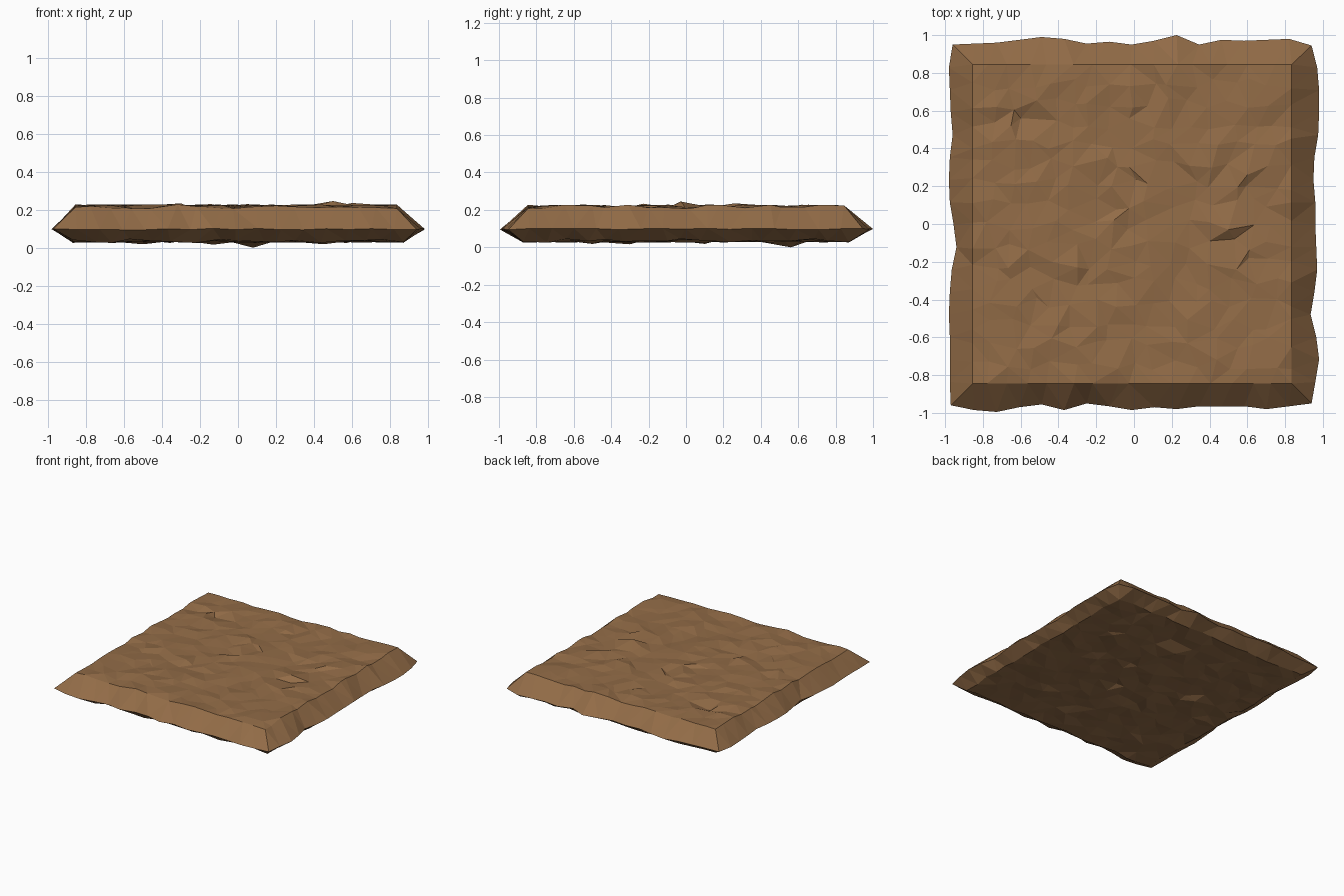
import bpy, bmesh, random

if "Cube" in bpy.data.objects:
    bpy.data.objects.remove(bpy.data.objects["Cube"])

random.seed(7)
N = 16  # cells along each side

# how far the ragged rim sticks out along each side
BACK = [.95, .955, .96, .975, .99, .98, .955, .965, .95, .97, 1.0, .95, .975, .97, .975, .98, .945]
FRONT = [.96, .985, .995, .97, .955, .985, .95, .965, .985, .97, .98, .965, .965, .965, .98, .965, .95]
LEFT = [.97, .975, .975, .975, .98, .975, .965, .94, .955, .975, .98, .975, .96, .97, .975, .98, .96]
RIGHT = [.94, .96, .98, .965, .935, .955, .97, .965, .96, .96, .95, .955, .975, .98, .98, .97, .94]

# local bumps and pits: x, y, height
TOP_MARKS = [(.50, -.03, .028), (.60, .26, .018), (-.30, -.23, .016),
             (-.60, .56, -.028), (-.14, .35, .012), (.05, .12, .012)]
BOTTOM_MARKS = [(.08, .56, -.036), (-.13, -.30, -.02), (.45, -.5, -.018), (-.5, .1, -.018)]

bm = bmesh.new()


def lerp(a, b, t):
    return a + (b - a) * t


def rough_sheet(x0, x1, y0, y1, z, amp, marks):
    """Grid of vertices with straight borders and an uneven inside."""
    grid = {}
    for i in range(N + 1):
        for j in range(N + 1):
            x, y = lerp(x0, x1, i / N), lerp(y0, y1, j / N)
            h = z + random.uniform(-amp, amp)
            if 0 < i < N:
                x += random.uniform(-.033, .033)
            if 0 < j < N:
                y += random.uniform(-.033, .033)
            grid[i, j] = bm.verts.new((x, y, h))
    inner = [v for (i, j), v in grid.items() if 0 < i < N and 0 < j < N]
    for mx, my, h in marks:
        v = min(inner, key=lambda v: (v.co.x - mx) ** 2 + (v.co.y - my) ** 2)
        v.co = (mx, my, z + h)
    return grid


def fill(grid):
    for i in range(N):
        for j in range(N):
            bm.faces.new((grid[i, j], grid[i + 1, j], grid[i + 1, j + 1], grid[i, j + 1]))


top = rough_sheet(-.855, .835, -.845, .845, .217, .011, TOP_MARKS)
bottom = rough_sheet(-.87, .87, -.87, .87, .036, .011, BOTTOM_MARKS)
fill(top)
fill(bottom)

# border cells in order around the slab
ring = ([(i, 0) for i in range(N)] + [(N, j) for j in range(N)] +
        [(i, N) for i in range(N, 0, -1)] + [(0, j) for j in range(N, 0, -1)])


def rim_point(i, j):
    x, y = lerp(-.965, .94, i / N), lerp(-.955, .947, j / N)
    if j == 0:
        y = -FRONT[i]
    elif j == N:
        y = BACK[i]
    if i == 0:
        x = -LEFT[j]
    elif i == N:
        x = RIGHT[j]
    return x, y, .098 + random.uniform(-.004, .004)


# pointed rim joining the top and bottom sheets
rim = [bm.verts.new(rim_point(i, j)) for i, j in ring]
for k in range(len(ring)):
    n = (k + 1) % len(ring)
    bm.faces.new((rim[k], rim[n], top[ring[n]], top[ring[k]]))
    bm.faces.new((bottom[ring[k]], bottom[ring[n]], rim[n], rim[k]))

bmesh.ops.triangulate(bm, faces=bm.faces[:], quad_method='SHORT_EDGE')
bmesh.ops.recalc_face_normals(bm, faces=bm.faces[:])

mesh = bpy.data.meshes.new("ground_slab")
bm.to_mesh(mesh)
bm.free()
slab = bpy.data.objects.new("ground_slab", mesh)
bpy.context.collection.objects.link(slab)

soil = bpy.data.materials.new("soil brown")
soil.diffuse_color = (.29, .15, .063, 1)
soil.use_nodes = True
soil.node_tree.nodes["Principled BSDF"].inputs["Base Color"].default_value = soil.diffuse_color
mesh.materials.append(soil)
